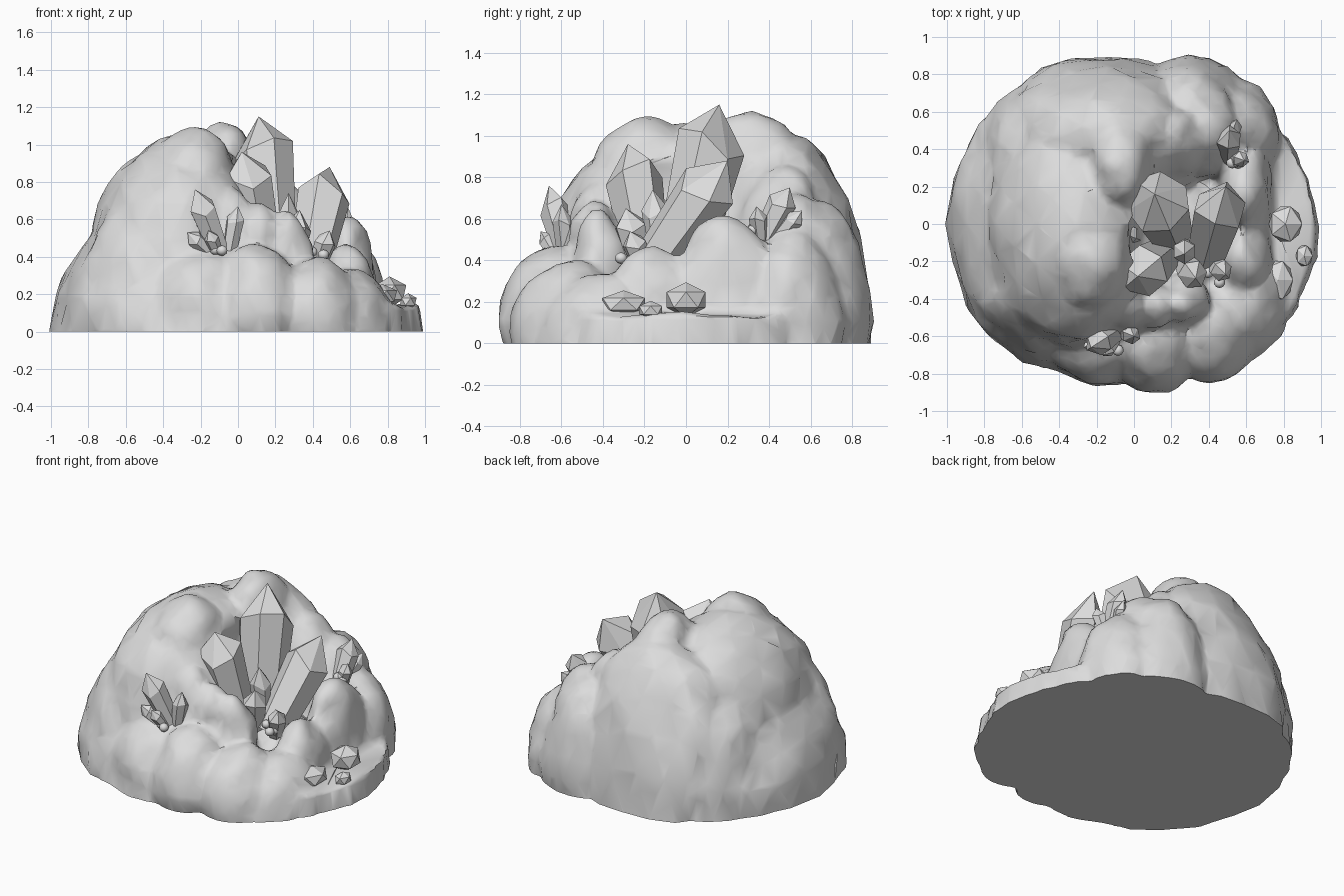
import bpy, bmesh
from mathutils import Vector, Matrix, noise

cube = bpy.data.objects.get("Cube")
if cube:
    bpy.data.objects.remove(cube, do_unlink=True)

GREY = (0.72, 0.72, 0.72, 1)
stone = bpy.data.materials.new("stone_grey")
stone.use_nodes = True
stone.diffuse_color = GREY
stone.node_tree.nodes["Principled BSDF"].inputs["Base Color"].default_value = GREY


def make_object(name, bm):
    mesh = bpy.data.meshes.new(name)
    bm.to_mesh(mesh)
    bm.free()
    mesh.materials.append(stone)
    obj = bpy.data.objects.new(name, mesh)
    bpy.context.collection.objects.link(obj)
    return obj


def smooth(obj, angle):
    bpy.ops.object.select_all(action='DESELECT')
    obj.select_set(True)
    bpy.context.view_layer.objects.active = obj
    bpy.ops.object.shade_smooth_by_angle(angle=angle)


def add_ellipsoid(bm, centre, radii, detail=3):
    matrix = Matrix.Translation(centre) @ Matrix.Diagonal((*radii, 1))
    bmesh.ops.create_icosphere(bm, subdivisions=detail, radius=1, matrix=matrix)


def add_slab(bm, centre, radii, top):
    """Oval slab with a slightly narrower top, sunk below the ground."""
    matrix = Matrix.Translation((*centre, 0)) @ Matrix.Diagonal((*radii, top * 2, 1))
    bmesh.ops.create_cone(bm, cap_ends=True, segments=28, radius1=1.03, radius2=0.97,
                          depth=1, matrix=matrix)


# Boulder masses that merge into one rock: centre, radii
DOME = [
    ((-.40, 0, 0), (.60, .77, .70)),
    ((-.30, 0, .30), (.52, .69, .76)),
    ((-.15, .46, 0), (.61, .44, 1.02)),
    ((-.48, .36, 0), (.36, .42, .78)),
    ((-.48, -.32, 0), (.38, .40, .72)),
    ((-.08, .32, .85), (.18, .24, .28)),
    ((-.24, -.18, .80), (.24, .28, .28)),
    ((-.20, -.36, .65), (.16, .18, .24)),
]
BACK = [
    ((.20, .45, .45), (.21, .22, .41)),
    ((.36, .50, .30), (.25, .25, .41)),
    ((.30, .62, .10), (.32, .27, .58)),
    ((.50, .50, .10), (.29, .28, .46)),
]
FRONT = [
    ((-.20, -.60, .10), (.30, .26, .34)),
    ((.10, -.60, .10), (.28, .29, .36)),
    ((.40, -.55, .05), (.28, .29, .34)),
    ((.58, -.40, 0), (.26, .32, .33)),
    ((-.05, -.43, .39), (.18, .16, .36)),
    ((.10, -.43, .35), (.17, .14, .34)),
    ((.25, -.42, .30), (.16, .14, .34)),
]
SIDE = [
    ((.59, .20, .18), (.16, .29, .42)),
    ((.58, -.15, .10), (.16, .25, .38)),
    ((.20, -.05, 0), (.48, .40, .42)),
]

bm = bmesh.new()
for centre, radii in DOME + BACK + FRONT + SIDE:
    add_ellipsoid(bm, centre, radii)
add_slab(bm, (-.09, 0), (.87, .86), .14)
add_slab(bm, (.54, -.03), (.44, .64), .14)
rock = make_object("rock", bm)
remesh = rock.modifiers.new("Merge", 'REMESH')
remesh.mode = 'VOXEL'
remesh.voxel_size = 0.025
decimate = rock.modifiers.new("Facets", 'DECIMATE')
decimate.ratio = 0.15
bpy.context.view_layer.update()
graph = bpy.context.evaluated_depsgraph_get()
merged = bpy.data.meshes.new_from_object(rock.evaluated_get(graph))
rock.modifiers.clear()

# Weathered lumps and the hollow that holds the large crystals
bm = bmesh.new()
bm.from_mesh(merged)
bm.normal_update()
hollow, hollow_size = Vector((.28, -.06, .77)), Vector((.34, .29, .36))
moves = []
for v in bm.verts:
    lump = noise.noise(v.co * 3.5) * 0.03 + noise.noise(v.co * 8) * 0.02
    moves.append(v.co + v.normal * lump)
for v, co in zip(bm.verts, moves):
    d = co - hollow
    depth = Vector((d.x / hollow_size.x, d.y / hollow_size.y, d.z / hollow_size.z)).length
    if 0.05 < depth < 1:
        co = hollow + d / depth
    v.co = co

# Flat underside
bmesh.ops.bisect_plane(bm, geom=bm.verts[:] + bm.edges[:] + bm.faces[:], dist=1e-5,
                       plane_co=(0, 0, 0), plane_no=(0, 0, 1), clear_inner=True)
rim = [e for e in bm.edges if e.is_boundary]
bmesh.ops.holes_fill(bm, edges=rim, sides=0)
bmesh.ops.triangulate(bm, faces=[f for f in bm.faces if len(f.verts) > 4])
bmesh.ops.recalc_face_normals(bm, faces=bm.faces[:])
bm.to_mesh(rock.data)
bm.free()
bpy.data.meshes.remove(merged)
smooth(rock, 0.7)


def crystal(name, base, tip, radius, sides=6, shoulder=0.7):
    """Tapered prism with a pointed end, running from base to tip."""
    base, tip = Vector(base), Vector(tip)
    axis = tip - base
    turn = axis.to_track_quat('Z', 'Y').to_matrix().to_4x4()
    bm = bmesh.new()
    bmesh.ops.create_cone(bm, cap_ends=True, segments=sides, radius1=radius * 0.75,
                          radius2=radius, depth=1,
                          matrix=Matrix.Translation((0, 0, 0.5)))
    for v in bm.verts:
        v.co.z *= axis.length * shoulder
    cap = max(bm.faces, key=lambda f: f.calc_center_median().z)
    point = bmesh.ops.poke(bm, faces=[cap])["verts"][0]
    point.co.z = axis.length
    # Uneven shoulders, as in natural growth
    for i, v in enumerate(bm.verts):
        if v is not point and v.co.z > 0.01:
            v.co.z *= 1 + 0.08 * (i % 3 - 1)
    bm.transform(Matrix.Translation(base) @ turn)
    bmesh.ops.recalc_face_normals(bm, faces=bm.faces[:])
    return make_object(name, bm)


# Large crystals in the hollow
crystal("tall_crystal", (.19, -.03, .36), (.11, .16, 1.15), .175, 7, .74)
crystal("leaning_crystal", (.38, -.19, .33), (.49, .20, .88), .145, 6, .72)
crystal("front_crystal", (.14, -.18, .36), (.02, -.28, .96), .14, 6, .76)

# Small crystals around them
SMALL = [
    ((.27, -.12, .36), (.27, -.16, .74), .065),
    ((.28, -.22, .36), (.33, -.29, .65), .08),
    ((.42, -.20, .34), (.49, -.27, .54), .06),
    ((.02, -.08, .45), (-.06, -.05, .76), .06),
    ((-.09, -.57, .40), (-.23, -.66, .76), .075),
    ((-.05, -.58, .40), (0, -.60, .67), .05),
    ((-.13, -.60, .40), (-.27, -.66, .53), .045),
    ((-.10, -.62, .40), (-.16, -.70, .54), .04),
    ((.50, .36, .48), (.51, .50, .75), .07),
    ((.53, .36, .48), (.59, .34, .66), .045),
    ((.50, .42, .48), (.55, .56, .64), .045),
]
for i, (base, tip, radius) in enumerate(SMALL):
    crystal(f"small_crystal_{i + 1}", base, tip, radius)

# Loose gems on the low side shelf
SHELF = [((.81, 0, .21), (.10, .11, .085)),
         ((.77, -.30, .19), (.09, .12, .065)),
         ((.91, -.17, .16), (.05, .065, .045))]
for i, (centre, radii) in enumerate(SHELF):
    bm = bmesh.new()
    add_ellipsoid(bm, centre, radii, 1)
    make_object(f"shelf_gem_{i + 1}", bm)

# Pebbles at the feet of the crystal clusters
CLUSTERS = [(-.10, -.62, .44), (.42, -.26, .41), (.56, .36, .56)]
for c, centre in enumerate(CLUSTERS):
    bm = bmesh.new()
    for i in range(6):
        offset = noise.noise_vector(Vector((i * 1.37 + .4, c * 2.3 + .2, .7)))
        spread = Vector((offset.x * .11, offset.y * .11, offset.z * .03))
        add_ellipsoid(bm, Vector(centre) + spread, (.03, .03, .028), 2)
    pebbles = make_object(f"pebble_cluster_{c + 1}", bm)
    smooth(pebbles, 0.6)
